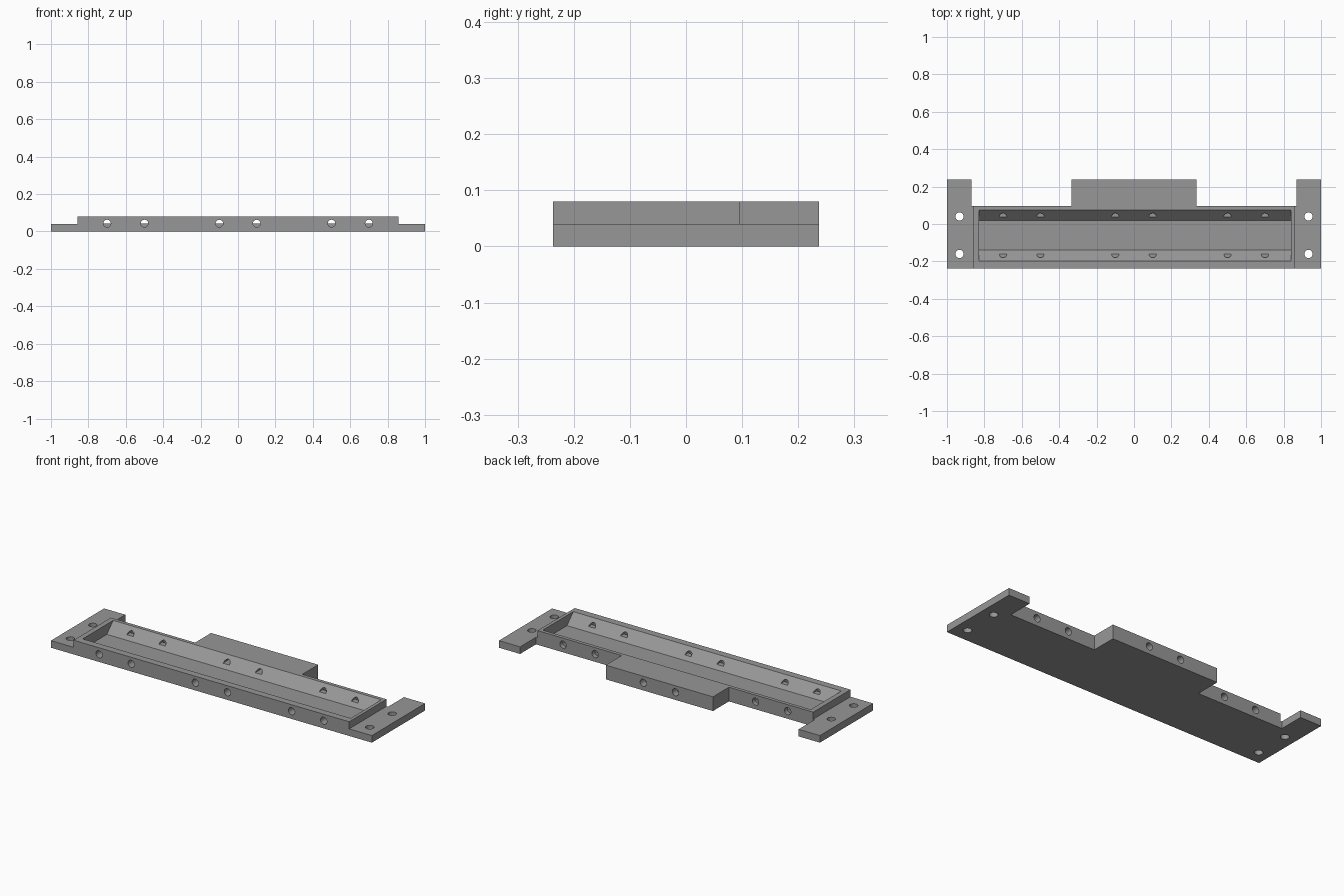
import bpy, bmesh, math

if "Cube" in bpy.data.objects:
    bpy.data.objects.remove(bpy.data.objects["Cube"])

grey = bpy.data.materials.new("plain_grey")
grey.diffuse_color = (0.31, 0.31, 0.31, 1)
grey.use_nodes = True
grey.node_tree.nodes["Principled BSDF"].inputs["Base Color"].default_value = grey.diffuse_color


def prisms(name, items):
    """One object from closed loops, each extruded along a vector."""
    bm = bmesh.new()
    for loop, vec in items:
        face = bm.faces.new([bm.verts.new(p) for p in loop])
        ext = bmesh.ops.extrude_face_region(bm, geom=[face])
        moved = [v for v in ext["geom"] if isinstance(v, bmesh.types.BMVert)]
        bmesh.ops.translate(bm, verts=moved, vec=vec)
    bmesh.ops.recalc_face_normals(bm, faces=bm.faces)
    mesh = bpy.data.meshes.new(name)
    bm.to_mesh(mesh)
    bm.free()
    obj = bpy.data.objects.new(name, mesh)
    bpy.context.collection.objects.link(obj)
    mesh.materials.append(grey)
    return obj


def combine(target, other, operation):
    mod = target.modifiers.new(other.name, "BOOLEAN")
    mod.operation, mod.object, mod.solver = operation, other, "EXACT"
    bpy.context.view_layer.objects.active = target
    bpy.ops.object.modifier_apply(modifier=mod.name)
    bpy.data.objects.remove(other, do_unlink=True)


def arc(r, turn, n):
    return [(r * math.cos(turn * i / n), r * math.sin(turn * i / n)) for i in range(n + 1)]


FRONT, BACK, STEP = -0.237, 0.237, 0.095
H, PLATE = 0.08, 0.04
full = arc(0.02, 2 * math.pi, 24)[:-1]
half = arc(0.02, math.pi, 12)

# Raised tray with a block at the back
outline = [(-0.859, FRONT), (0.859, FRONT), (0.859, STEP), (0.334, STEP),
           (0.334, BACK), (-0.334, BACK), (-0.334, STEP), (-0.859, STEP)]
tray = prisms("mounting_tray", [([(x, y, 0) for x, y in outline], (0, 0, H))])

# Low end tabs
tab = [(0.80, FRONT), (1, FRONT), (1, BACK), (0.868, BACK), (0.868, STEP), (0.80, STEP)]
tabs = prisms("end_tabs", [([(s * x, y, 0) for x, y in tab], (0, 0, PLATE)) for s in (-1, 1)])
combine(tray, tabs, "UNION")

# Trough with sloping long walls and upright ends
trough = [(-0.207, 0.09), (-0.14, 0.023), (0.018, 0.023), (0.085, 0.09)]
combine(tray, prisms("trough_cutter", [([(-0.83, y, z) for y, z in trough], (1.67, 0, 0))]),
        "DIFFERENCE")

# Vertical bolt holes in the tabs
bolts = [([(x + a * 1.1, y + b * 1.1, -0.1) for a, b in full], (0, 0, 0.3))
         for x in (-0.933, 0.933) for y in (-0.16, 0.04)]
combine(tray, prisms("bolt_cutter", bolts), "DIFFERENCE")

# Side holes: half-round all the way through, full round at the outer faces
xs = (-0.7, -0.5, -0.1, 0.1, 0.5, 0.7)
through = [([(x + a, -0.3, 0.043 + b) for a, b in half], (0, 0.6, 0)) for x in xs]
combine(tray, prisms("half_round_cutter", through), "DIFFERENCE")
mouths = []
for x in xs:
    back_end = 0.197 if abs(x) < 0.3 else 0.07
    for start, end in ((-0.3, -0.19), (back_end, 0.3)):
        mouths.append(([(x + a, start, 0.043 + b) for a, b in full], (0, end - start, 0)))
combine(tray, prisms("mouth_cutter", mouths), "DIFFERENCE")

# Smooth hole walls, crisp edges elsewhere
bpy.ops.object.select_all(action="DESELECT")
tray.select_set(True)
bpy.context.view_layer.objects.active = tray
bpy.ops.object.shade_smooth_by_angle(angle=math.radians(30))
